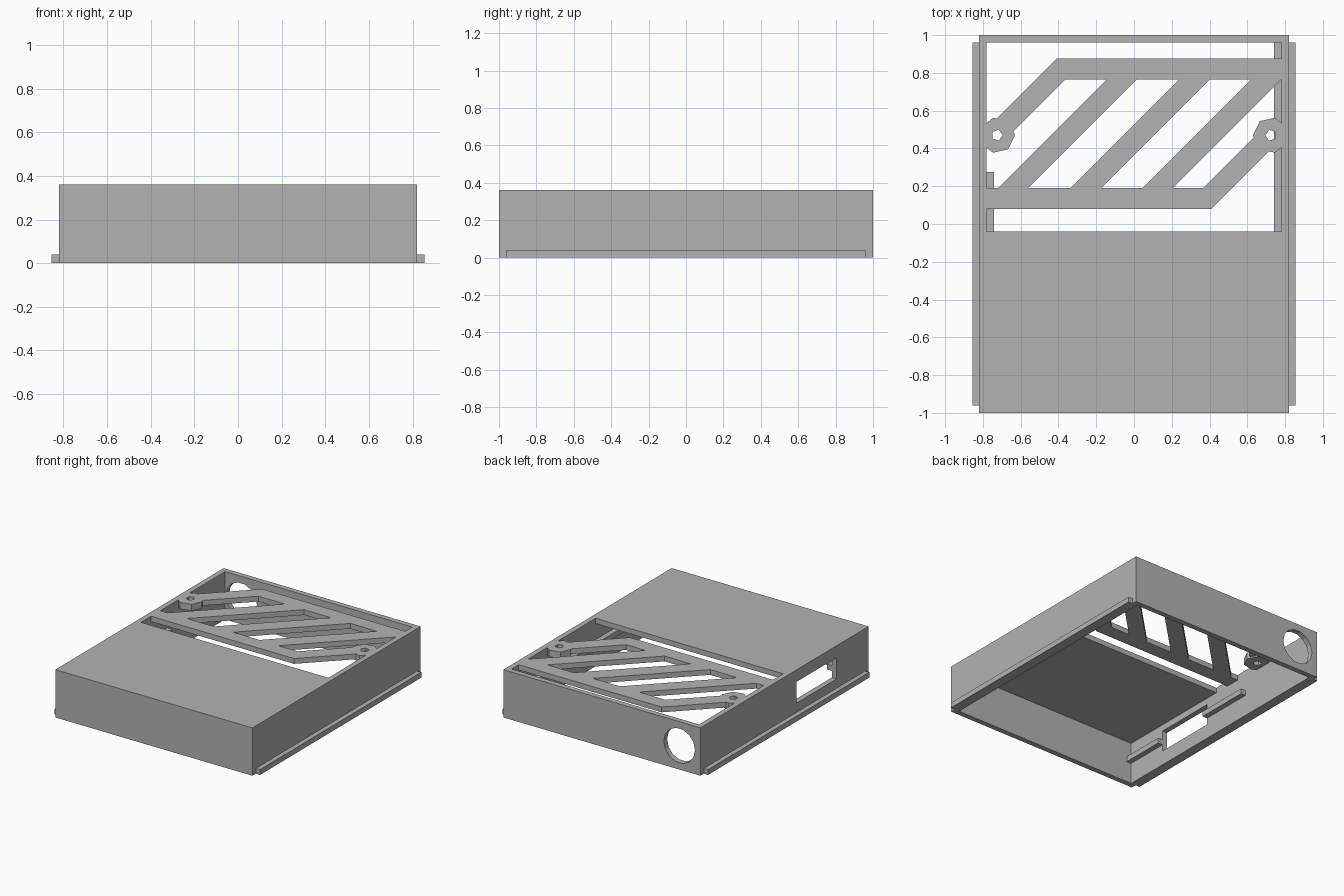
import bpy, bmesh, math

if "Cube" in bpy.data.objects:
    bpy.data.objects.remove(bpy.data.objects["Cube"], do_unlink=True)

grey = bpy.data.materials.new("plain_grey")
grey.use_nodes = True
grey.diffuse_color = (0.45, 0.45, 0.45, 1)
grey.node_tree.nodes["Principled BSDF"].inputs["Base Color"].default_value = grey.diffuse_color

W, L, H, T = 0.82, 1.0, 0.36, 0.04      # half width, half length, height, wall
IW, IL = W - T, L - T                   # inner half sizes


def prism(name, points, z0, z1):
    """Extrude a flat outline from z0 up to z1."""
    bm = bmesh.new()
    face = bm.faces.new([bm.verts.new((x, y, z0)) for x, y in points])
    top = bmesh.ops.extrude_face_region(bm, geom=[face])["geom"]
    verts = [v for v in top if isinstance(v, bmesh.types.BMVert)]
    bmesh.ops.translate(bm, vec=(0, 0, z1 - z0), verts=verts)
    bmesh.ops.recalc_face_normals(bm, faces=bm.faces)
    mesh = bpy.data.meshes.new(name)
    bm.to_mesh(mesh)
    bm.free()
    mesh.materials.append(grey)
    obj = bpy.data.objects.new(name, mesh)
    bpy.context.collection.objects.link(obj)
    return obj


def box(name, x0, x1, y0, y1, z0, z1):
    return prism(name, [(x0, y0), (x1, y0), (x1, y1), (x0, y1)], z0, z1)


def ring(cx, cy, r, n, start=0.0):
    angles = [start + math.tau * i / n for i in range(n)]
    return [(cx + r * math.cos(a), cy + r * math.sin(a)) for a in angles]


def combine(obj, other, operation):
    """Apply a boolean with another object, then remove that object."""
    mod = obj.modifiers.new("bool", "BOOLEAN")
    mod.operation, mod.solver, mod.object = operation, "EXACT", other
    bpy.context.view_layer.update()
    graph = bpy.context.evaluated_depsgraph_get()
    mesh = bpy.data.meshes.new_from_object(obj.evaluated_get(graph))
    obj.modifiers.clear()
    obj.data = mesh
    bpy.data.objects.remove(other, do_unlink=True)


# Case: open underneath, half-open on top
case = box("case", -W, W, -L, L, 0, H)
combine(case, box("cavity", -IW, IW, -IL, IL, -0.1, H - T), "DIFFERENCE")
combine(case, box("top_opening", -IW, IW, -T, IL, 0.2, H + 0.1), "DIFFERENCE")

# Round cable hole in the back wall
hole = prism("cable_hole", ring(0, 0, 0.13, 14), -0.1, 0.1)
hole.rotation_euler.x = math.pi / 2
hole.location = (-0.645, L - T / 2, H / 2)
combine(case, hole, "DIFFERENCE")

# Rectangular port in the right wall
PORT = (-0.62, -0.14)
combine(case, box("port", -W - 0.1, -IW + 0.02, *PORT, 0.11, 0.27), "DIFFERENCE")

# Outer slide rails along both sides
for name, s in (("left_rail", 1), ("right_rail", -1)):
    x0, x1 = sorted((s * W, s * 0.855))
    box(name, x0, x1, -IL, IL, 0, T)

# Inner ledges, interrupted by the port on the right wall
box("left_ledge", 0.74, IW, -IL, IL, 0.16, 0.2)
box("right_front_ledge", -IW, -0.74, -IL, PORT[0], 0.16, 0.2)
box("right_back_ledge", -IW, -0.74, PORT[1], 0.275, 0.16, 0.2)

# Vent grille: two bars, three slanted slats, two arms, two screw bosses
LOW, HIGH = 0.19, 0.765
grille = box("vent_grille", -0.41, IW, HIGH, 0.875, H - T, H)
parts = [box("bar", -IW, 0.41, 0.08, LOW, H - T, H)]
for x in (-0.72, -0.335, 0.045):
    e, rise = 0.01, HIGH - LOW
    parts.append(prism("slat", [(x - e, LOW - e), (x + 0.16 - e, LOW - e),
                                (x + 0.16 + rise + e, HIGH + e),
                                (x + rise + e, HIGH + e)], H - T, H))
arm = [(-0.41, 0.875), (-0.255, 0.875), (-0.64, 0.49), (-0.725, 0.56)]
parts.append(prism("arm", arm, H - T, H))
parts.append(prism("arm", [(-x, 0.955 - y) for x, y in arm], H - T, H))
BOSSES = ((-0.725, 0.0), (0.725, math.pi))
for x, turn in BOSSES:
    parts.append(prism("boss", ring(x, 0.47, 0.095, 7, turn), H - 0.05, H))
for part in parts:
    combine(grille, part, "UNION")
for x, turn in BOSSES:
    combine(grille, prism("screw_hole", ring(x, 0.47, 0.03, 5, turn), 0.2, 0.5), "DIFFERENCE")
combine(grille, box("trim", -IW, IW, -T, IL, 0.2, 0.5), "INTERSECT")
